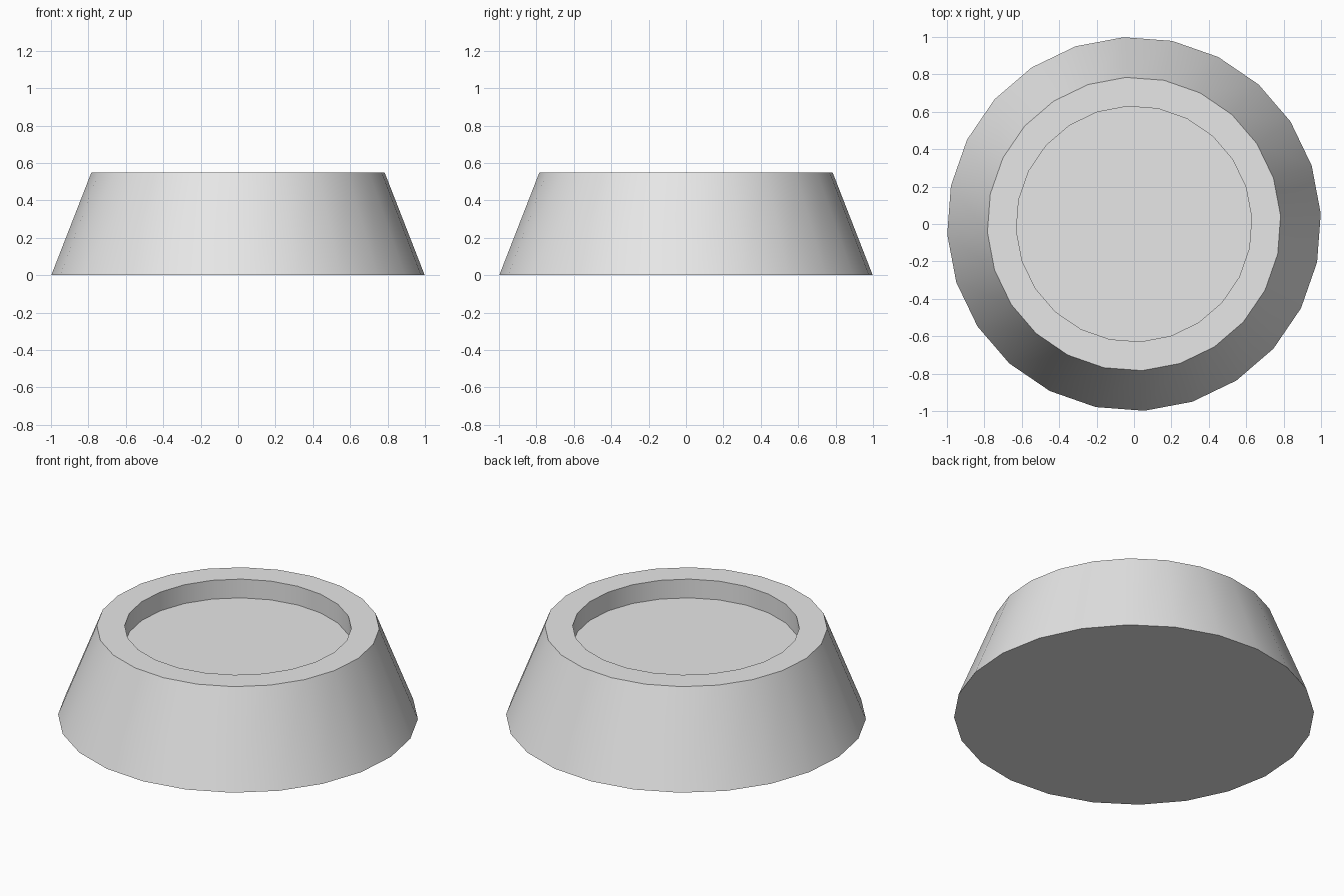
import bpy
import bmesh
import math

if "Cube" in bpy.data.objects:
    bpy.data.objects.remove(bpy.data.objects["Cube"])

SIDES = 24
TURN = math.radians(3.2)  # slight rotation of the facets about z

# (radius, height) from the base edge up over the rim and down into the recess
PROFILE = [(1.0, 0.0), (0.785, 0.55), (0.63, 0.55), (0.63, 0.435)]

grey = bpy.data.materials.new("light_grey")
grey.diffuse_color = (0.8, 0.8, 0.8, 1.0)
grey.use_nodes = True
grey.node_tree.nodes["Principled BSDF"].inputs["Base Color"].default_value = grey.diffuse_color

bm = bmesh.new()


def ring(radius, z):
    angles = [TURN + 2 * math.pi * i / SIDES for i in range(SIDES)]
    return [bm.verts.new((radius * math.cos(a), radius * math.sin(a), z)) for a in angles]


# Tapered wall, flat rim and recess wall
rings = [ring(r, z) for r, z in PROFILE]
for low, high in zip(rings, rings[1:]):
    for i in range(SIDES):
        j = (i + 1) % SIDES
        bm.faces.new((low[i], low[j], high[j], high[i]))

# Underside and recess floor
bm.faces.new(rings[0][::-1])
bm.faces.new(rings[-1])

mesh = bpy.data.meshes.new("tapered_bowl")
bm.to_mesh(mesh)
bm.free()
mesh.materials.append(grey)

bowl = bpy.data.objects.new("tapered_bowl", mesh)
bpy.context.collection.objects.link(bowl)
bpy.context.view_layer.objects.active = bowl
bowl.select_set(True)
bpy.ops.object.shade_smooth_by_angle(angle=math.radians(30))
